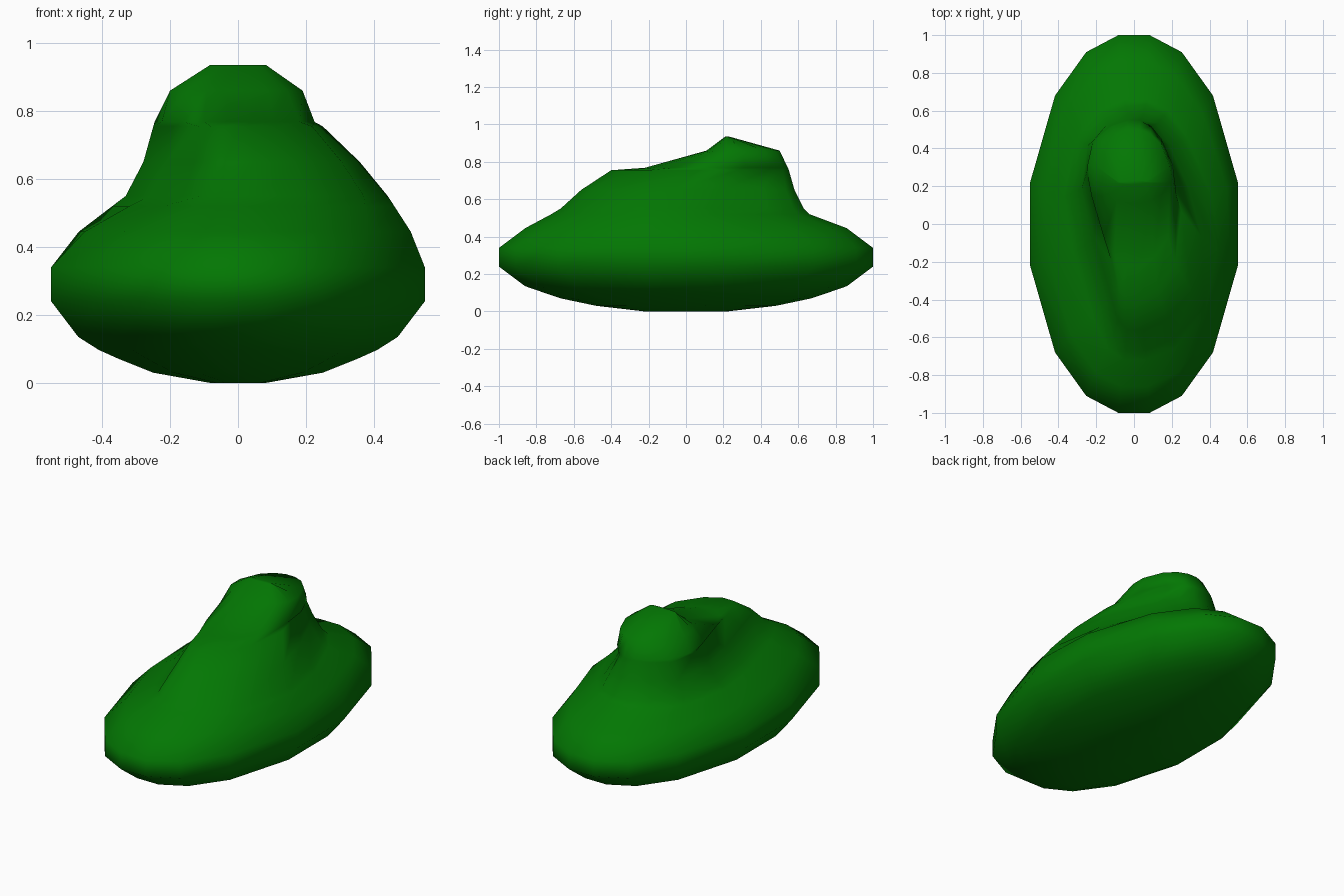
import bpy, bmesh

cube = bpy.data.objects.get("Cube")
if cube:
    bpy.data.objects.remove(cube, do_unlink=True)

# Single green material
green = bpy.data.materials.new("leaf_green")
green.use_nodes = True
colour = (0.001, 0.185, 0.001, 1)
green.diffuse_color = colour
green.node_tree.nodes["Principled BSDF"].inputs["Base Color"].default_value = colour

# Faceted oval outline, one quarter, mirrored to sixteen points
quarter = [(1, .22), (.76, .68), (.46, .91), (.15, 1)]
half = quarter + [(-x, y) for x, y in reversed(quarter)]
outline = half + [(-x, -y) for x, y in half]

# Stacked cross-sections: height, right width, left width, front, back, centre y, skew
sections = [
    (0, .083, .083, -.22, .22, 0, 0),
    (.03, .25, .25, -.48, .48, 0, 0),
    (.07, .35, .35, -.67, .67, 0, 0),
    (.097, .41, .41, -.75, .75, 0, 0),
    (.135, .47, .47, -.86, .86, 0, 0),
    (.24, .55, .55, -1, 1, 0, 0),
    (.34, .55, .55, -1, 1, 0, 0),
    (.445, .46, .50, -.86, .86, 0, .04),
    (.52, .345, .435, -.72, .66, 0, .12),
    (.55, .295, .405, -.67, .63, .03, .17),
    (.65, .245, .325, -.56, .58, .07, .16),
    (.755, .22, .22, -.4, .55, .2, .14),
    (.768, .235, .215, -.22, .545, .25, .05),
    (.86, .20, .19, .11, .50, .25, 0),
    (.935, .083, .083, .21, .23, .22, 0),
]

bm = bmesh.new()
rings = []
for z, right, left, front, back, cy, skew in sections:
    ring = []
    for u, v in outline:
        # The flanks swing left in front and right behind; the tips stay central
        x = u * (left if u > 0 else right) - skew * v * (1 - v * v)
        y = cy + (v * (back - cy) if v > 0 else v * (cy - front))
        ring.append(bm.verts.new((x, y, z)))
    rings.append(ring)

# Skin the sections and close the ends
count = len(outline)
for low, high in zip(rings, rings[1:]):
    for i in range(count):
        j = (i + 1) % count
        bm.faces.new((low[i], low[j], high[j], high[i]))
bm.faces.new(reversed(rings[0]))
bm.faces.new(rings[-1])
bmesh.ops.recalc_face_normals(bm, faces=bm.faces)
for face in bm.faces:
    face.smooth = True

mesh = bpy.data.meshes.new("rounded_mound")
bm.to_mesh(mesh)
bm.free()
mesh.materials.append(green)
mound = bpy.data.objects.new("rounded_mound", mesh)
bpy.context.collection.objects.link(mound)
